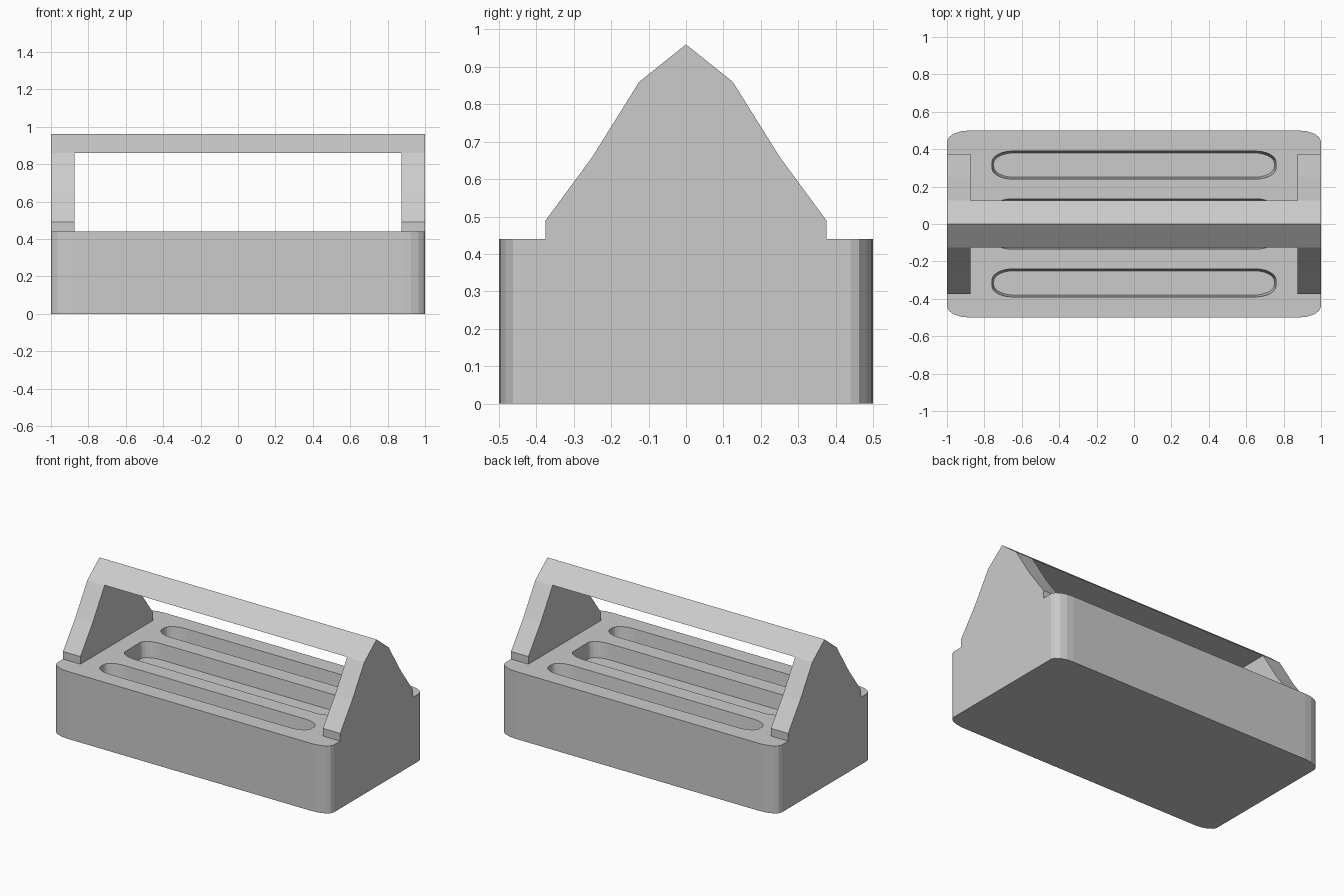
import bpy, bmesh
from math import cos, sin, pi

if "Cube" in bpy.data.objects:
    bpy.data.objects.remove(bpy.data.objects["Cube"])


def finish(bm, name):
    bmesh.ops.recalc_face_normals(bm, faces=bm.faces)
    mesh = bpy.data.meshes.new(name)
    bm.to_mesh(mesh)
    bm.free()
    obj = bpy.data.objects.new(name, mesh)
    bpy.context.collection.objects.link(obj)
    return obj


def rounded_rect(hx, hy, rx, ry, seg=4):
    pts = []
    for q, (sx, sy) in enumerate([(1, 1), (-1, 1), (-1, -1), (1, -1)]):
        for i in range(seg + 1):
            a = pi / 2 * (q + i / seg)
            pts.append((sx * (hx - rx) + rx * cos(a), sy * (hy - ry) + ry * sin(a)))
    return pts


def add_loft(bm, rings):
    """Closed solid through rings of 3D points, capped at both ends."""
    loops = [[bm.verts.new(p) for p in ring] for ring in rings]
    n = len(loops[0])
    for a, b in zip(loops, loops[1:]):
        for i in range(n):
            j = (i + 1) % n
            bm.faces.new((a[i], a[j], b[j], b[i]))
    bm.faces.new(loops[0][::-1])
    bm.faces.new(loops[-1])


def prism_x(name, profile, x0, x1):
    bm = bmesh.new()
    add_loft(bm, [[(x, y, z) for y, z in profile] for x in (x0, x1)])
    return finish(bm, name)


TOP = 0.44

# Base block with rounded vertical corners
bm = bmesh.new()
outline = rounded_rect(1.0, 0.5, 0.12, 0.06)
add_loft(bm, [[(x, y, z) for x, y in outline] for z in (0, TOP)])
base = finish(bm, "base_tray")

# Three slightly tapered compartments cut into the top
bm = bmesh.new()
for cy, hy in ((-0.315, 0.075), (0, 0.135), (0.315, 0.075)):
    rings = []
    for z, grow in ((TOP - 0.10, -0.01), (TOP + 0.05, 0.005)):
        ring = rounded_rect(0.76 + grow, hy + grow, 0.11, 0.06 + grow / 2, 6)
        rings.append([(x, y + cy, z) for x, y in ring])
    add_loft(bm, rings)
cutter = finish(bm, "compartment_cutter")
cutter.hide_render = True
cutter.display_type = 'WIRE'

cut = base.modifiers.new("compartments", 'BOOLEAN')
cut.operation = 'DIFFERENCE'
cut.solver = 'EXACT'
cut.object = cutter

# Gabled end panels
half = [(0.375, TOP), (0.375, 0.49), (0.25, 0.66), (0.125, 0.86)]
gable = half + [(0, 0.96)] + [(-y, z) for y, z in reversed(half)]
prism_x("left_end_panel", gable, -1.0, -0.875)
prism_x("right_end_panel", gable, 0.875, 1.0)

# Ridge handle between the panels
prism_x("handle", [(-0.125, 0.86), (0.125, 0.86), (0, 0.96)], -0.875, 0.875)
